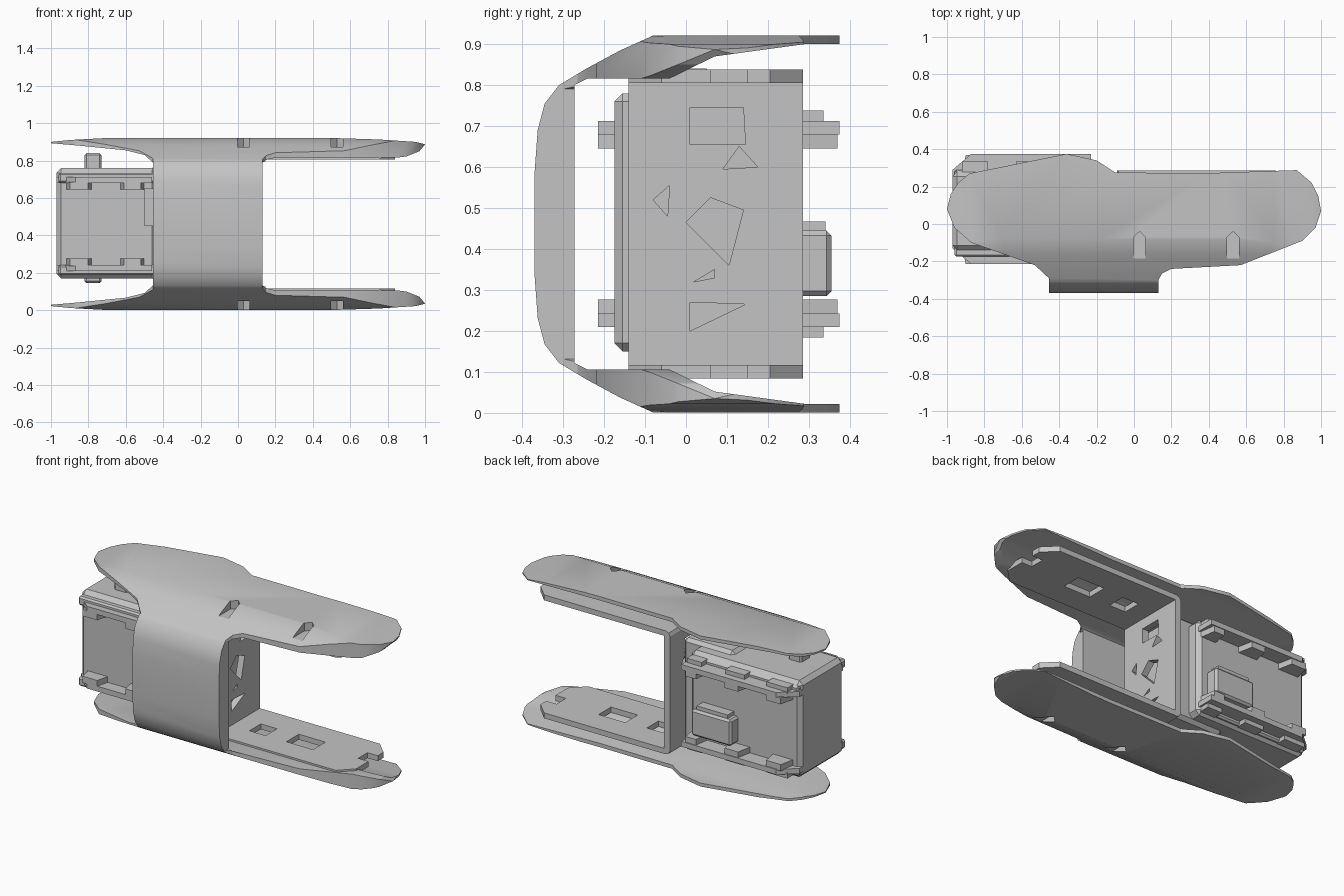
import bpy, bmesh, math

if "Cube" in bpy.data.objects:
    bpy.data.objects.remove(bpy.data.objects["Cube"])

MID = 0.461  # height of the mirror plane between the two shells

grey = bpy.data.materials.new("plain_grey")
grey.use_nodes = True
grey.diffuse_color = (0.55, 0.55, 0.55, 1)
grey.node_tree.nodes["Principled BSDF"].inputs["Base Color"].default_value = (0.55, 0.55, 0.55, 1)


def flip(z):
    return 2 * MID - z


def prism(name, pts, axis, lo, hi):
    """Extrude a 2D outline along one axis."""
    place = {"x": lambda a, b, c: (c, a, b),
             "y": lambda a, b, c: (a, c, b),
             "z": lambda a, b, c: (a, b, c)}[axis]
    bm = bmesh.new()
    base = bm.faces.new([bm.verts.new(place(a, b, lo)) for a, b in pts])
    ext = bmesh.ops.extrude_face_region(bm, geom=[base])
    moved = [v for v in ext["geom"] if isinstance(v, bmesh.types.BMVert)]
    bmesh.ops.translate(bm, verts=moved, vec=place(0, 0, hi - lo))
    bmesh.ops.recalc_face_normals(bm, faces=bm.faces)
    mesh = bpy.data.meshes.new(name)
    bm.to_mesh(mesh)
    bm.free()
    mesh.materials.append(grey)
    obj = bpy.data.objects.new(name, mesh)
    bpy.context.collection.objects.link(obj)
    return obj


def box(name, x, y, z, bevel=0):
    obj = prism(name, [(x[0], y[0]), (x[1], y[0]), (x[1], y[1]), (x[0], y[1])], "z", *z)
    if bevel:
        mod = obj.modifiers.new("bevel", "BEVEL")
        mod.width, mod.segments = bevel, 1
    return obj


def cut(obj, tools, operation="DIFFERENCE"):
    """Bake booleans and drop the cutters."""
    for tool in tools:
        mod = obj.modifiers.new("cut", "BOOLEAN")
        mod.object, mod.operation, mod.solver = tool, operation, "EXACT"
        dg = bpy.context.evaluated_depsgraph_get()
        mesh = bpy.data.meshes.new_from_object(obj.evaluated_get(dg))
        obj.modifiers.clear()
        obj.data = mesh
        bpy.data.objects.remove(tool)


def smooth(obj, degrees):
    bpy.ops.object.select_all(action="DESELECT")
    obj.select_set(True)
    bpy.context.view_layer.objects.active = obj
    bpy.ops.object.shade_smooth_by_angle(angle=math.radians(degrees))


def both(pts):
    """Append the mirrored lower half of an upper outline."""
    return pts + [(a, flip(b)) for a, b in reversed(pts)]


# Wrapped shell: side section, limited by plan outline and front outline
outer = [(0.4, 0.921), (-0.08, 0.921), (-0.16, 0.885), (-0.24, 0.842), (-0.31, 0.80),
         (-0.345, 0.755), (-0.362, 0.69), (-0.37, 0.58)]
inner = [(0.4, 0.9), (0.29, 0.9), (0.07, 0.87), (-0.04, 0.816), (-0.24, 0.816), (-0.272, 0.80)]
section = both(outer) + both(inner)[::-1]
shell = prism("wrapped_shell", section, "x", -1.1, 1.1)

plan = [(-1, 0.08), (-0.98, 0.16), (-0.94, 0.22), (-0.88, 0.27), (-0.36, 0.375), (-0.2, 0.34),
        (-0.1, 0.275), (0.4, 0.272), (0.87, 0.288), (0.95, 0.22), (0.985, 0.15), (1, 0.07),
        (0.97, -0.02), (0.9, -0.09), (0.57, -0.22), (0.2, -0.24), (0.15, -0.265), (0.13, -0.3),
        (0.13, -0.5), (-0.455, -0.5), (-0.455, -0.29), (-0.53, -0.22), (-0.87, -0.1), (-0.96, -0.02)]
front_top = [(-1, 0.9), (-0.9, 0.91), (-0.7, 0.921), (0.5, 0.921), (0.75, 0.913), (0.95, 0.9),
             (1, 0.887), (0.97, 0.85), (0.9, 0.822), (0.8, 0.81), (0.18, 0.81), (0.13, 0.79)]
front_low = [(-0.455, 0.79), (-0.5, 0.83), (-0.6, 0.855), (-0.85, 0.88), (-1, 0.893)]
front = front_top + [(a, flip(b)) for a, b in reversed(front_top)]
front += [(a, flip(b)) for a, b in reversed(front_low)] + front_low
cut(shell, [prism("plan_cutter", plan, "z", -0.2, 1.2),
            prism("front_cutter", front, "y", -0.6, 0.6)], "INTERSECT")

# Pointed slots in both shell faces
slots = []
for x in (0.03, 0.53):
    arrow = [(x - 0.032, -0.25), (x + 0.032, -0.25), (x + 0.032, -0.07), (x, -0.04), (x - 0.032, -0.07)]
    for lo, hi in ((0.872, 1), (-0.1, flip(0.872))):
        slots.append(prism("slot_cutter", arrow, "z", lo, hi))
cut(shell, slots)
smooth(shell, 28)

# U bracket opening toward +x, with rounded outer corners
u_top = [(0.84, 0.838), (-0.06, 0.838), (-0.082, 0.83), (-0.092, 0.81)]
u_in = [(0.84, 0.805), (-0.052, 0.805)]
bracket = prism("u_bracket", both(u_top) + both(u_in)[::-1], "y", -0.14, 0.285)
tools = []
for x0, x1, y0, y1 in ((0.07, 0.18, 0.01, 0.12), (0.32, 0.50, 0.01, 0.13), (0.77, 0.9, 0.06, 0.15)):
    tools.append(box("arm_hole_cutter", (x0, x1), (y0, y1), (-0.1, 1.1)))
# Chamfered arm tips
for s in (-1, 1):
    y = 0.0725 + s * 0.2125
    tip = [(0.74, y + s * 0.02), (0.86, y + s * 0.02), (0.86, y - s * 0.1)]
    tools.append(prism("tip_cutter", tip, "z", -0.1, 1.1))
# Openings in the upright plate
openings = [[(0.01, 0.655), (0.145, 0.655), (0.14, 0.745), (0.01, 0.745)],
            [(0.0, 0.465), (0.105, 0.36), (0.14, 0.495), (0.06, 0.525)],
            [(0.01, 0.2), (0.145, 0.265), (0.01, 0.27)],
            [(0.09, 0.595), (0.175, 0.6), (0.13, 0.65)],
            [(-0.08, 0.52), (-0.045, 0.48), (-0.04, 0.555)],
            [(0.02, 0.32), (0.07, 0.33), (0.07, 0.35)]]
for pts in openings:
    tools.append(prism("opening_cutter", pts, "x", -0.2, 0.0))
cut(bracket, tools)

# Motor body with a block joining it to the bracket
box("motor_body", (-0.97, -0.22), (-0.14, 0.28), (0.17, 0.76), 0.025)
box("joint_block", (-0.46, -0.12), (-0.175, 0.2), (0.15, 0.78), 0.02)
box("front_panel", (-0.5, -0.45), (-0.165, -0.13), (0.45, 0.65))
box("rear_pod", (-0.55, -0.28), (0.27, 0.355), (0.285, 0.445), 0.012)
box("rear_pod_cap", (-0.52, -0.31), (0.27, 0.34), (0.44, 0.467))

# Flanges, rails and lugs, top and bottom
rail = [(-0.97, -0.13), (-0.87, -0.215), (-0.46, -0.215), (-0.46, -0.13), (-0.23, -0.13),
        (-0.23, 0.375), (-0.87, 0.375), (-0.97, 0.29)]
for side in (0, 1):
    def span(lo, hi):
        return (flip(hi), flip(lo)) if side else (lo, hi)
    label = "lower" if side else "upper"
    box(label + "_flange", (-0.96, -0.25), (-0.175, 0.29), span(0.68, 0.735), 0.01)
    prism(label + "_rail", rail, "z", *span(0.68, 0.712))
    for x, half in ((-0.85, 0.07), (-0.565, 0.065), (-0.29, 0.05)):
        for y_in, y_out in ((-0.13, -0.215), (0.27, 0.37)):
            if x > -0.4 and y_out < 0:
                continue
            peg = [(x - half, y_in), (x + half, y_in), (x + half * 0.7, y_out), (x - half * 0.7, y_out)]
            prism(label + "_lug", peg, "z", *span(0.645, 0.685))
        box(label + "_rear_tab", (x - half, x + half), (0.27, 0.335), span(0.70, 0.738))

# Axle stub through the body
box("upper_axle_stub", (-0.82, -0.73), (-0.03, 0.06), (0.74, 0.84), 0.01)
box("lower_axle_stub", (-0.82, -0.73), (-0.03, 0.06), (0.145, 0.2), 0.01)
